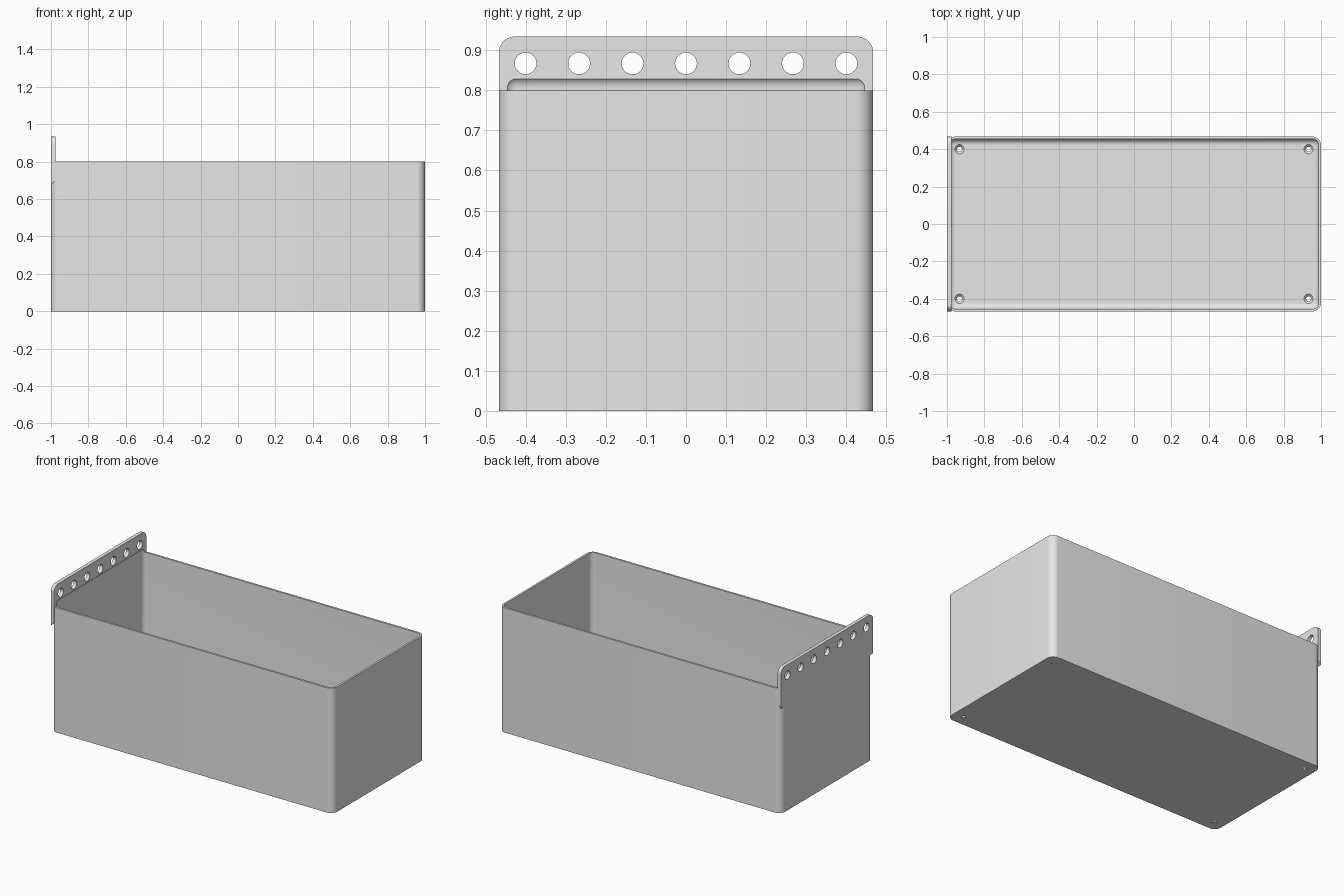
import bpy, bmesh, math
from mathutils import Matrix, Vector

cube = bpy.data.objects.get("Cube")
if cube:
    bpy.data.objects.remove(cube, do_unlink=True)

HALF_Y = 0.467
RIM = 0.8
WALL = 0.013
FLOOR = 0.016
PLATE_INNER = -0.977
PLATE_TOP = 0.934

grey = bpy.data.materials.new("light grey plastic")
grey.use_nodes = True
grey.diffuse_color = (0.8, 0.8, 0.8, 1)
grey.node_tree.nodes["Principled BSDF"].inputs["Base Color"].default_value = (0.8, 0.8, 0.8, 1)


def finish(bm, name):
    bmesh.ops.recalc_face_normals(bm, faces=bm.faces)
    mesh = bpy.data.meshes.new(name)
    bm.to_mesh(mesh)
    bm.free()
    mesh.materials.append(grey)
    obj = bpy.data.objects.new(name, mesh)
    bpy.context.collection.objects.link(obj)
    return obj


def rounded_box(name, low, high, radius, pick, slant=0):
    """Box whose edges chosen by pick(edge direction, middle) are rounded."""
    low, high = Vector(low), Vector(high)
    bm = bmesh.new()
    bmesh.ops.create_cube(bm, size=1)
    for v in bm.verts:
        v.co = Vector([(c + 0.5) * (b - a) + a for c, a, b in zip(v.co, low, high)])
    edges = [e for e in bm.edges
             if pick((e.verts[1].co - e.verts[0].co).normalized(),
                     (e.verts[0].co + e.verts[1].co) / 2)]
    # Lower the outer bottom edge to make a sloped underside
    for v in bm.verts:
        if v.co.x < low.x + 0.001 and v.co.z < low.z + 0.001:
            v.co.z -= slant
    bmesh.ops.bevel(bm, geom=edges, offset=radius, segments=10,
                    profile=0.5, affect='EDGES')
    return finish(bm, name)


def add_cylinder(bm, centre, axis, bottom, top, depth):
    turn = Vector((0, 0, 1)).rotation_difference(Vector(axis)).to_matrix().to_4x4()
    bmesh.ops.create_cone(bm, cap_ends=True, segments=40, radius1=bottom, radius2=top,
                          depth=depth, matrix=Matrix.Translation(centre) @ turn)


def combine(target, other, operation):
    mod = target.modifiers.new(operation.title(), 'BOOLEAN')
    mod.operation = operation
    mod.solver = 'EXACT'
    mod.object = other
    bpy.context.view_layer.objects.active = target
    bpy.ops.object.modifier_apply(modifier=mod.name)
    bpy.data.objects.remove(other, do_unlink=True)


# Outer shell with rounded upright corners
bin_body = rounded_box("storage_bin", (-1, -HALF_Y, 0), (1, HALF_Y, RIM), 0.045,
                       lambda d, m: abs(d.z) > 0.9)

# Hanging plate with rounded top corners and a sloped underside
plate = rounded_box("hanging_plate", (-1, -HALF_Y, 0.7), (PLATE_INNER, HALF_Y, PLATE_TOP), 0.04,
                    lambda d, m: abs(d.x) > 0.9 and m.z > RIM, slant=0.023)
combine(bin_body, plate, 'UNION')

# Hollow, rounded on every edge, which also undercuts the plate above the rim
hollow = rounded_box("hollow_cutter", (-1 + WALL, -HALF_Y + WALL, FLOOR),
                     (1 - WALL, HALF_Y - WALL, 0.837), 0.031, lambda d, m: True)
combine(bin_body, hollow, 'DIFFERENCE')

# Row of holes through the plate
bm = bmesh.new()
for i in range(-3, 4):
    add_cylinder(bm, (-0.99, i * 0.4 / 3, 0.867), (1, 0, 0), 0.027, 0.027, 0.1)
combine(bin_body, finish(bm, "plate_hole_cutter"), 'DIFFERENCE')

# Countersunk screw holes in the floor
for bottom, top, z, depth in ((0.013, 0.013, 0, 0.1), (0.011, 0.027, 0.01, 0.016)):
    bm = bmesh.new()
    for x in (-0.933, 0.933):
        for y in (-0.4, 0.4):
            add_cylinder(bm, (x, y, z), (0, 0, 1), bottom, top, depth)
    combine(bin_body, finish(bm, "floor_hole_cutter"), 'DIFFERENCE')

# Smooth rounded surfaces, keep rims and hole edges crisp
bpy.ops.object.select_all(action='DESELECT')
bin_body.select_set(True)
bpy.context.view_layer.objects.active = bin_body
bpy.ops.object.shade_smooth_by_angle(angle=math.radians(30))
